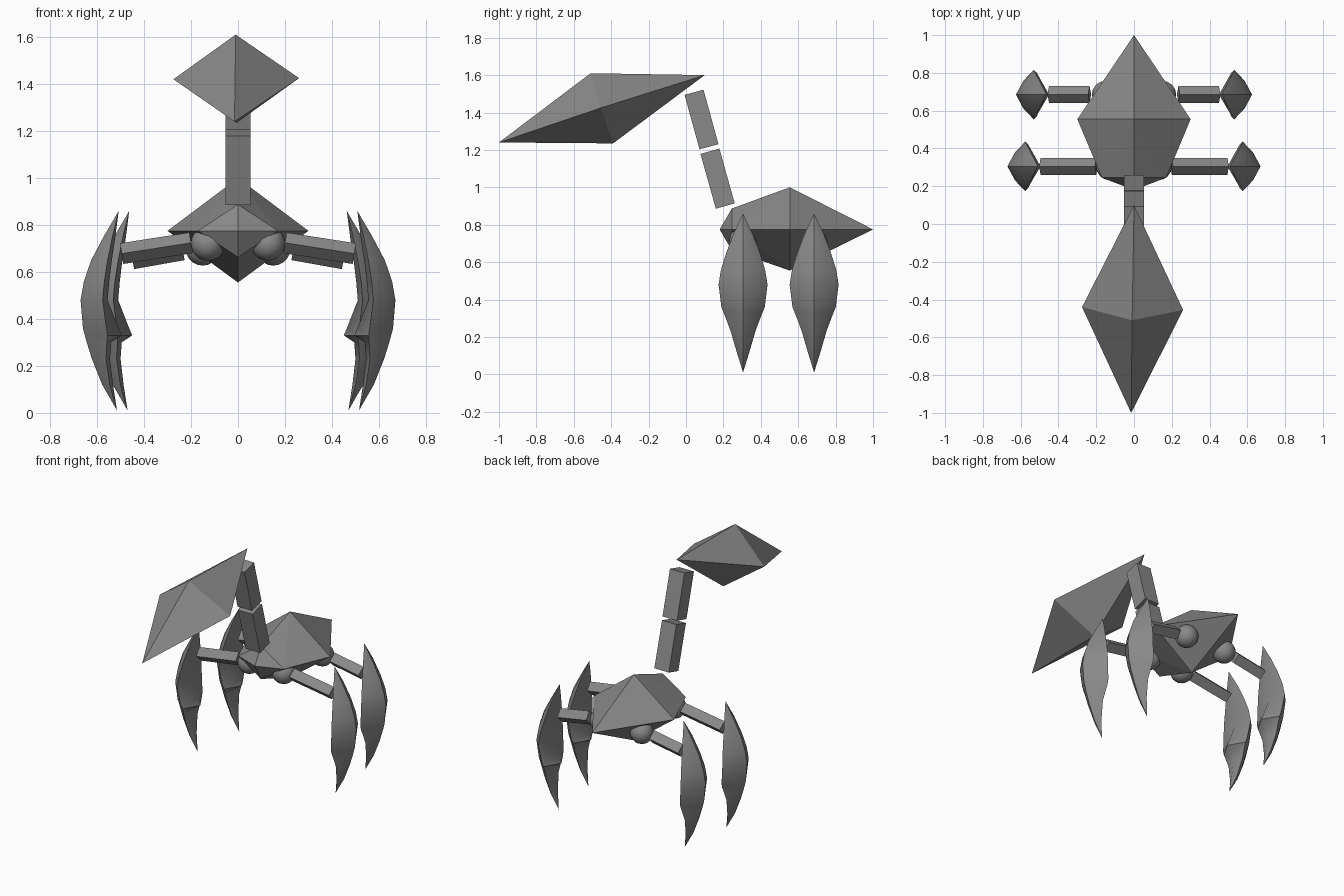
import bpy, bmesh, math
from mathutils import Vector, Matrix

if "Cube" in bpy.data.objects:
    bpy.data.objects.remove(bpy.data.objects["Cube"])

grey = bpy.data.materials.new("stone_grey")
grey.diffuse_color = (0.25, 0.25, 0.25, 1)
grey.use_nodes = True
grey.node_tree.nodes["Principled BSDF"].inputs["Base Color"].default_value = grey.diffuse_color


def finish(name, bm, smooth=None):
    bmesh.ops.recalc_face_normals(bm, faces=bm.faces)
    me = bpy.data.meshes.new(name)
    bm.to_mesh(me)
    bm.free()
    me.materials.append(grey)
    ob = bpy.data.objects.new(name, me)
    bpy.context.collection.objects.link(ob)
    if smooth:
        bpy.ops.object.select_all(action='DESELECT')
        ob.select_set(True)
        bpy.context.view_layer.objects.active = ob
        bpy.ops.object.shade_smooth_by_angle(angle=math.radians(smooth))
    return ob


def hull(name, points):
    bm = bmesh.new()
    for p in points:
        bm.verts.new(p)
    bmesh.ops.convex_hull(bm, input=bm.verts)
    return finish(name, bm)


def bar(name, a, b, w, d, roll=0):
    """Box running from a to b, turned by roll about its own length."""
    a, b = Vector(a), Vector(b)
    axis = (b - a).normalized()
    side = Vector((1, 0, 0)) if abs(axis.x) < 0.5 else Vector((0, 1, 0))
    u = (side - axis * side.dot(axis)).normalized()
    v = axis.cross(u)
    turn = Matrix.Rotation(math.radians(roll), 3, axis)
    u, v = turn @ u, turn @ v
    bm = bmesh.new()
    ends = [[bm.verts.new(p + u * (i * w / 2) + v * (j * d / 2))
             for i, j in ((-1, -1), (1, -1), (1, 1), (-1, 1))] for p in (a, b)]
    bm.faces.new(ends[0])
    bm.faces.new(ends[1])
    for k in range(4):
        n = (k + 1) % 4
        bm.faces.new((ends[0][k], ends[0][n], ends[1][n], ends[1][k]))
    return finish(name, bm)


# Head: stretched, tilted octahedron
hull("head", [(-0.015, -1, 1.24), (-0.01, -0.51, 1.61), (0, 0.10, 1.60),
              (-0.005, -0.39, 1.235), (-0.275, -0.44, 1.42), (0.26, -0.455, 1.425)])

# Body: octahedron with a blunted front
hull("body", [(0, 1.0, 0.775), (0, 0.555, 1.0), (0, 0.555, 0.555),
              (-0.30, 0.555, 0.775), (0.30, 0.555, 0.775),
              (0, 0.245, 0.887), (0, 0.245, 0.663),
              (-0.17, 0.245, 0.775), (0.17, 0.245, 0.775), (0, 0.18, 0.775)])

# Neck: two separate blocks
bar("neck_lower", (0, 0.21, 0.90), (0, 0.128, 1.193), 0.108, 0.105)
bar("neck_upper", (0, 0.123, 1.217), (0, 0.043, 1.508), 0.108, 0.105)

# Claw rows: height, outer x, rim x, inner x, half width
CLAW = [(0.75, 0.572, 0.535, 0.522, 0.052), (0.65, 0.625, 0.555, 0.537, 0.09),
        (0.56, 0.656, 0.569, 0.548, 0.118), (0.48, 0.67, 0.576, 0.555, 0.131),
        (0.36, 0.66, 0.56, 0.508, 0.116), (0.33, 0.652, 0.556, 0.495, 0.104),
        (0.30, 0.644, 0.558, 0.54, 0.092), (0.23, 0.622, 0.562, 0.545, 0.066),
        (0.12, 0.578, 0.546, 0.532, 0.034)]


def claw(name, side, y, shift):
    bm = bmesh.new()
    rings = []
    for z, outer, rim, inner, half in CLAW:
        depth = outer - rim
        section = [(rim, -half), (rim + depth * 0.58, -half * 0.56), (outer, 0),
                   (rim + depth * 0.58, half * 0.56), (rim, half), (inner, 0)]
        rings.append([bm.verts.new((side * (x - shift), y + dy, z))
                      for x, dy in section])
    top = bm.verts.new((side * (0.508 - shift), y, 0.86))
    tip = bm.verts.new((side * (0.515 - shift), y, 0.01))
    for k in range(6):
        n = (k + 1) % 6
        bm.faces.new((top, rings[0][k], rings[0][n]))
        bm.faces.new((tip, rings[-1][n], rings[-1][k]))
        for a, b in zip(rings, rings[1:]):
            bm.faces.new((a[k], b[k], b[n], a[n]))
    finish(name, bm, 40)


# Legs: ball joint, diamond-section strut and curved claw
LEGS = {"front": (0.305, (0.128, 0.72), (0.20, 0.724), (0.495, 0.678), 0),
        "rear": (0.685, (0.15, 0.70), (0.235, 0.694), (0.45, 0.656), 0.045)}
for side, label in ((-1, "left"), (1, "right")):
    for place, (y, ball, root, end, shift) in LEGS.items():
        bm = bmesh.new()
        bmesh.ops.create_uvsphere(bm, u_segments=16, v_segments=10, radius=0.073,
                                  matrix=Matrix.Translation((side * ball[0], y, ball[1])))
        finish(f"{place}_joint_{label}", bm, 40)
        bar(f"{place}_strut_{label}", (side * root[0], y, root[1]),
            (side * end[0], y, end[1]), 0.063, 0.063, 45)
        claw(f"{place}_claw_{label}", side, y, shift)
